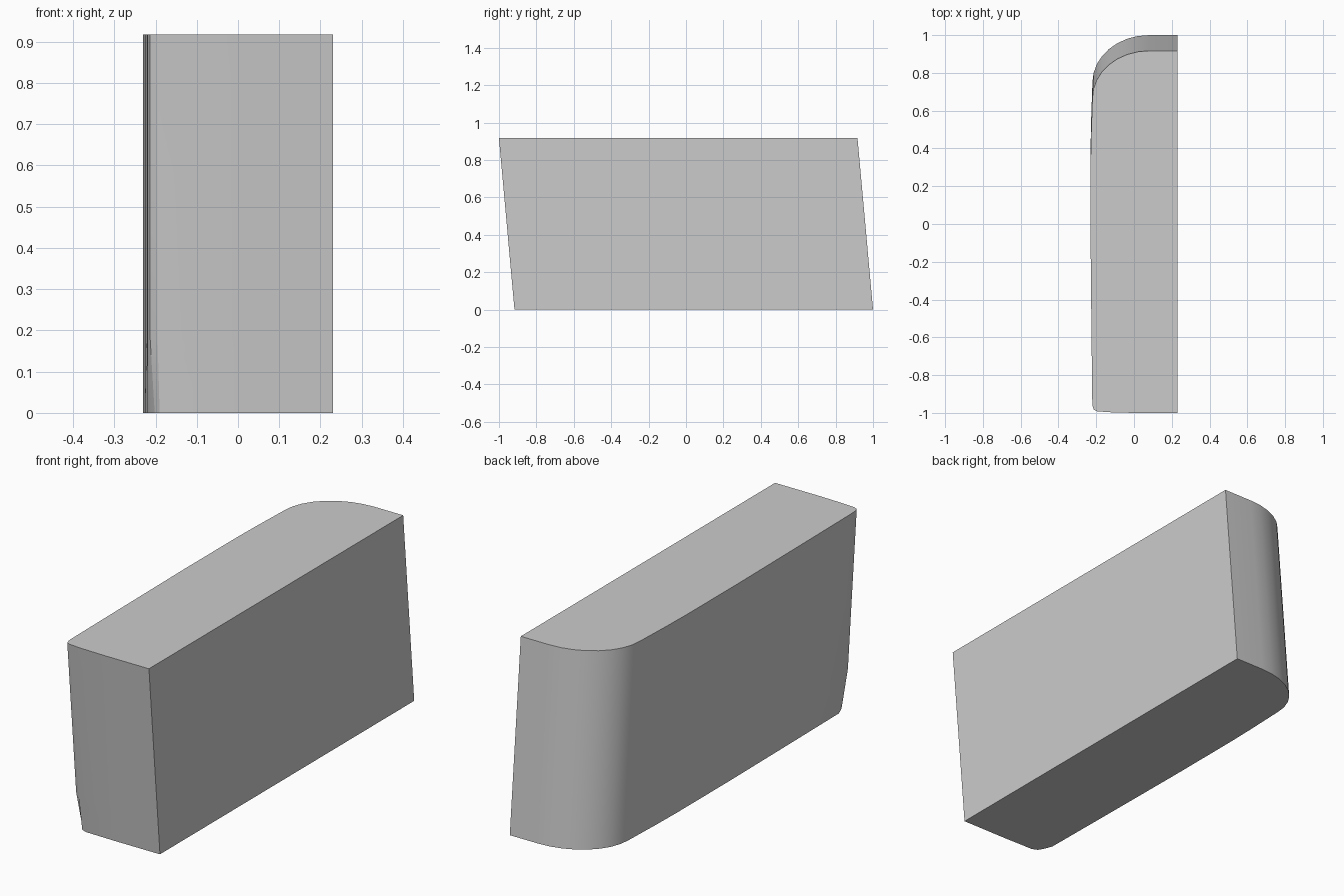
import bpy, bmesh, math

if "Cube" in bpy.data.objects:
    bpy.data.objects.remove(bpy.data.objects["Cube"])

HEIGHT = 0.917
LEAN = 0.083 / HEIGHT  # whole block leans towards the front

# Plan outline shared by all levels: straight right side, large rounded back corner
outline = [(0.23, -0.917), (0.23, 1.0)]
for i in range(9):
    a = math.radians(90 + 90 * i / 8)
    outline.append((0.08 + 0.3 * math.cos(a), 0.75 + 0.25 * math.sin(a)))
# Slightly bowed left side
outline += [(-0.227, 0.55), (-0.23, 0.4), (-0.23, 0.0), (-0.225, -0.5)]

# Small front corner, cut back more strongly at the bottom
corner = [(-0.221, -0.85), (-0.219, -0.88), (-0.213, -0.9), (-0.195, -0.909),
          (-0.12, -0.914), (0.0, -0.917)]
cut_corner = [(-0.221, -0.835), (-0.213, -0.858), (-0.202, -0.884), (-0.19, -0.903),
              (-0.165, -0.914), (0.0, -0.917)]

bm = bmesh.new()
rings = []
for z, end in ((0, cut_corner), (0.18, corner), (HEIGHT, corner)):
    rings.append([bm.verts.new((x, y - LEAN * z, z)) for x, y in outline + end])

# Walls and end caps
n = len(rings[0])
for low, high in zip(rings, rings[1:]):
    for i in range(n):
        j = (i + 1) % n
        bm.faces.new((low[i], low[j], high[j], high[i]))
bm.faces.new(rings[0][::-1])
bm.faces.new(rings[-1])
bmesh.ops.recalc_face_normals(bm, faces=bm.faces)

mesh = bpy.data.meshes.new("leaning_block")
bm.to_mesh(mesh)
bm.free()
block = bpy.data.objects.new("leaning_block", mesh)
bpy.context.collection.objects.link(block)
bpy.context.view_layer.objects.active = block
block.select_set(True)
bpy.ops.object.shade_smooth_by_angle(angle=math.radians(20))
